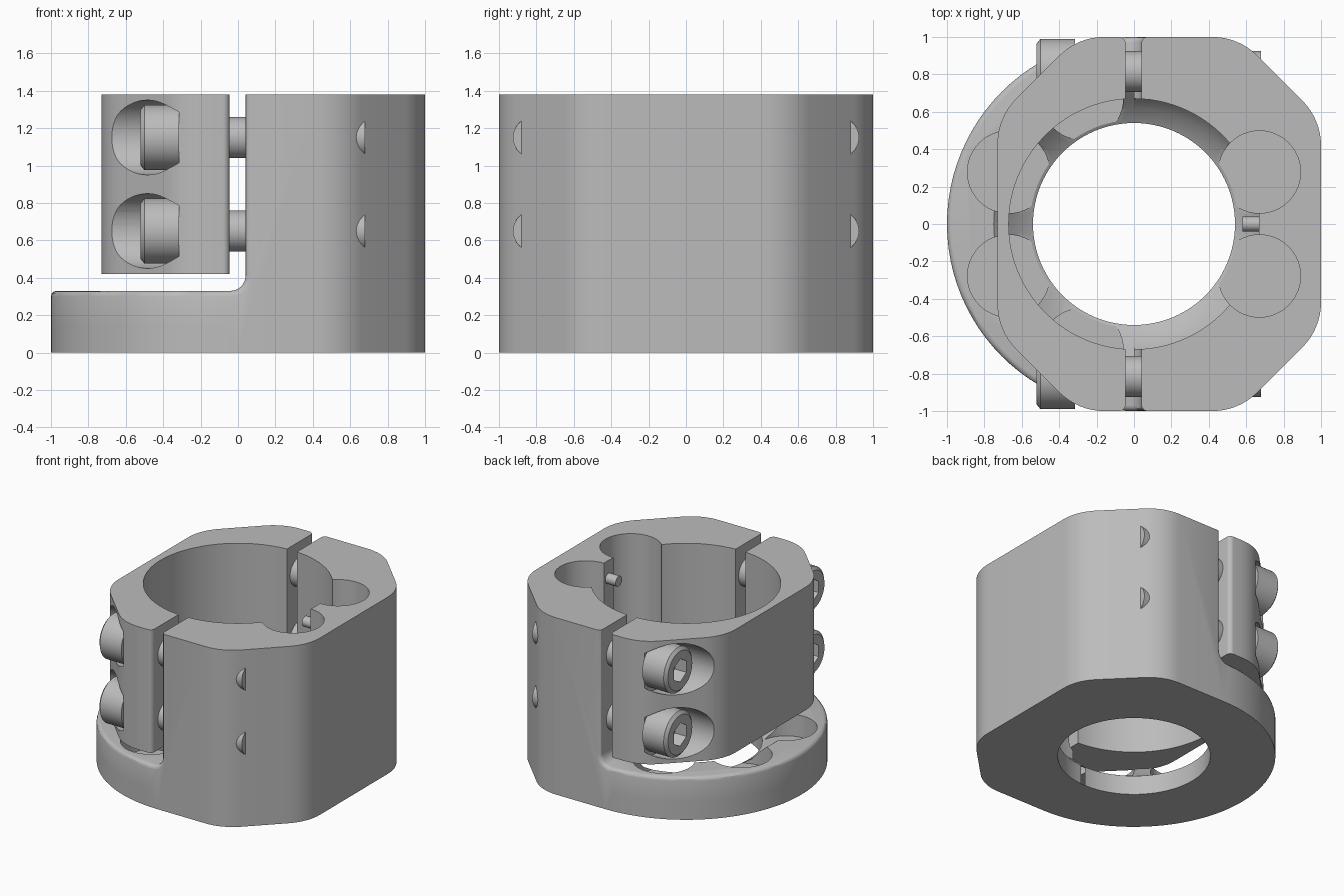
import bpy, bmesh
from math import pi, sin, cos, tan, radians, hypot
from mathutils import Vector, Matrix

if "Cube" in bpy.data.objects:
    bpy.data.objects.remove(bpy.data.objects["Cube"], do_unlink=True)

metal = bpy.data.materials.new("plain_grey_metal")
metal.use_nodes = True
GREY = (0.5, 0.5, 0.5, 1)
metal.diffuse_color = GREY
metal.node_tree.nodes["Principled BSDF"].inputs["Base Color"].default_value = GREY

TOP, SLAB, BORE, HOLE = 1.38, 0.33, 0.67, 0.54
BOLT_Y, BOLT_Z = 0.815, (0.65, 1.15)


def make(name, bm):
    bmesh.ops.recalc_face_normals(bm, faces=bm.faces)
    mesh = bpy.data.meshes.new(name)
    bm.to_mesh(mesh)
    bm.free()
    ob = bpy.data.objects.new(name, mesh)
    bpy.context.collection.objects.link(ob)
    mesh.materials.append(metal)
    return ob


def arc(r, a, b, n):
    return [(r * cos(radians(a + (b - a) * i / n)), r * sin(radians(a + (b - a) * i / n)))
            for i in range(n + 1)]


def corner(p, prev, nxt, r, n=8):
    """Points of a fillet of radius r at corner p."""
    p, u, v = Vector(p), Vector(prev) - Vector(p), Vector(nxt) - Vector(p)
    u.normalize()
    v.normalize()
    half = u.angle(v) / 2
    centre = p + (u + v).normalized() * r / sin(half)
    t = r / tan(half)
    s, e = p + u * t - centre, p + v * t - centre
    sweep = pi - 2 * half
    return [tuple(centre + (s * sin(sweep * (1 - k / n)) + e * sin(sweep * k / n)) / sin(sweep))
            for k in range(n + 1)]


def rounded(path):
    """Outline from (x, y, radius) corners."""
    out = []
    for i, (x, y, r) in enumerate(path):
        a, b = path[i - 1][:2], path[(i + 1) % len(path)][:2]
        out += corner((x, y), a, b, r) if r else [(x, y)]
    return out


def prism(outline, lo, hi, place=lambda a, b, h: (a, b, h)):
    bm = bmesh.new()
    rings = [[bm.verts.new(place(a, b, h)) for a, b in outline] for h in (lo, hi)]
    bm.faces.new(rings[0])
    bm.faces.new(rings[1])
    for i in range(len(outline)):
        j = (i + 1) % len(outline)
        bm.faces.new((rings[0][i], rings[0][j], rings[1][j], rings[1][i]))
    return bm


def lathe(profile, n=96):
    """Solid of revolution about z; profile lists (radius, z)."""
    bm = bmesh.new()
    rings = [[bm.verts.new((r * cos(2 * pi * i / n), r * sin(2 * pi * i / n), z))
              for i in range(n)] for r, z in profile]
    for a, b in zip(rings, rings[1:]):
        for i in range(n):
            j = (i + 1) % n
            bm.faces.new((a[i], a[j], b[j], b[i]))
    bm.faces.new(rings[0])
    bm.faces.new(rings[-1])
    return bm


def along_x(bm, x, y, z):
    """Turn a z-axis solid to the x axis and move it."""
    bm.transform(Matrix.Translation((x, y, z)) @ Matrix.Rotation(pi / 2, 4, 'Y'))
    return bm


def cut(ob, bm):
    tool = make("cutter", bm)
    mod = ob.modifiers.new("cut", 'BOOLEAN')
    mod.operation, mod.solver, mod.object = 'DIFFERENCE', 'EXACT', tool
    bpy.context.view_layer.objects.active = ob
    bpy.ops.object.modifier_apply(modifier=mod.name)
    bpy.data.objects.remove(tool, do_unlink=True)


def smooth(ob):
    bpy.ops.object.select_all(action='DESELECT')
    ob.select_set(True)
    bpy.context.view_layer.objects.active = ob
    bpy.ops.object.shade_smooth_by_angle(angle=radians(30))


# Body: round on the -x half, chamfered and rounded on the +x half
R = 0.34
outline = arc(1, 90, 270, 48) + corner((0.56, -1), (0, -1), (1, -0.56), R) \
    + corner((1, -0.56), (0.56, -1), (1, 0), R) + corner((1, 0.56), (1, 0), (0.56, 1), R) \
    + corner((0.56, 1), (1, 0.56), (0, 1), R)
bm = prism(outline, 0, TOP)
bmesh.ops.bevel(bm, geom=[e for e in bm.edges if all(v.co.z < 0.01 for v in e.verts)],
                offset=0.14, segments=7, profile=0.5, affect='EDGES')
body = make("clamp_body", bm)

# Clear the space for the cap, with a filleted inner corner
notch = rounded([(-1.3, SLAB, 0), (0.04, SLAB, 0.08), (0.04, 1.7, 0), (-1.3, 1.7, 0)])
cut(body, prism(notch, -1.3, 1.3, lambda a, b, h: (a, h, b)))

# Soften the rim left by the notch
bm = bmesh.new()
bm.from_mesh(body.data)
rim = [e for e in bm.edges if len(e.link_faces) == 2 and e.calc_face_angle() > radians(55)
       and all(v.co.z > 0.3 for v in e.verts) and min(v.co.z for v in e.verts) < 1.37]
bmesh.ops.bevel(bm, geom=rim, offset=0.03, segments=3, profile=0.5, affect='EDGES')
bm.to_mesh(body.data)
bm.free()

# Central hole, sloped seat and main bore
cut(body, lathe([(HOLE, -0.2), (HOLE, 0.15), (0.62, 0.2), (BORE, 0.27), (BORE, 1.7)]))
seat = lathe([(HOLE, 0.1), (HOLE, 0.15), (0.62, 0.2), (BORE, 0.26), (0.75, SLAB), (0.76, 0.4)])
bmesh.ops.bisect_plane(seat, geom=seat.verts[:] + seat.edges[:] + seat.faces[:],
                       plane_co=(0, 0, 0), plane_no=(1, 0, 0), clear_outer=True)
bmesh.ops.holes_fill(seat, edges=[e for e in seat.edges if e.is_boundary])
cut(body, seat)

# Round pockets around the bore
for angle in (22.5, -22.5, 112.5, 157.5, 202.5, 247.5):
    pocket = lathe([(0.22, 0.16), (0.22, 1.75)], 48)
    a = radians(angle)
    pocket.transform(Matrix.Translation((0.726 * cos(a), 0.726 * sin(a), 0)))
    cut(body, pocket)
smooth(body)

# Removable cap on the -x side
G, E = -0.045, 0.035
inner_y = (BORE ** 2 - G ** 2) ** 0.5
outer = rounded([(G, inner_y, 0), (G, 1, E), (-0.3, 1, R), (-0.73, 0.57, R),
                 (-0.73, -0.57, R), (-0.3, -1, R), (G, -1, E), (G, -inner_y, 0)])
cap = make("clamp_cap", prism(outer + arc(BORE, 265, 95, 48), 0.42, TOP))
for side in (-1, 1):
    for z in BOLT_Z:
        cut(cap, along_x(lathe([(0.2, 0), (0.2, 0.7)], 48), -1.015, side * BOLT_Y, z))
smooth(cap)

# Four socket-head bolts joining cap and body
for side, word in ((-1, "front"), (1, "back")):
    for z, level in zip(BOLT_Z, ("lower", "upper")):
        head = lathe([(0.15, 0), (0.175, 0.02), (0.175, 0.205), (0.11, 0.206), (0.11, 1.2)], 40)
        bolt = make(f"{word}_{level}_bolt", along_x(head, -0.52, side * BOLT_Y, z))
        cut(bolt, along_x(lathe([(0.09, -0.1), (0.09, 0.1)], 6), -0.52, side * BOLT_Y, z))
        smooth(bolt)

# Small locating pin inside the bore
pin = make("locating_pin", along_x(lathe([(0.04, 0), (0.04, 0.12)], 24), 0.58, 0, 1.24))
smooth(pin)
